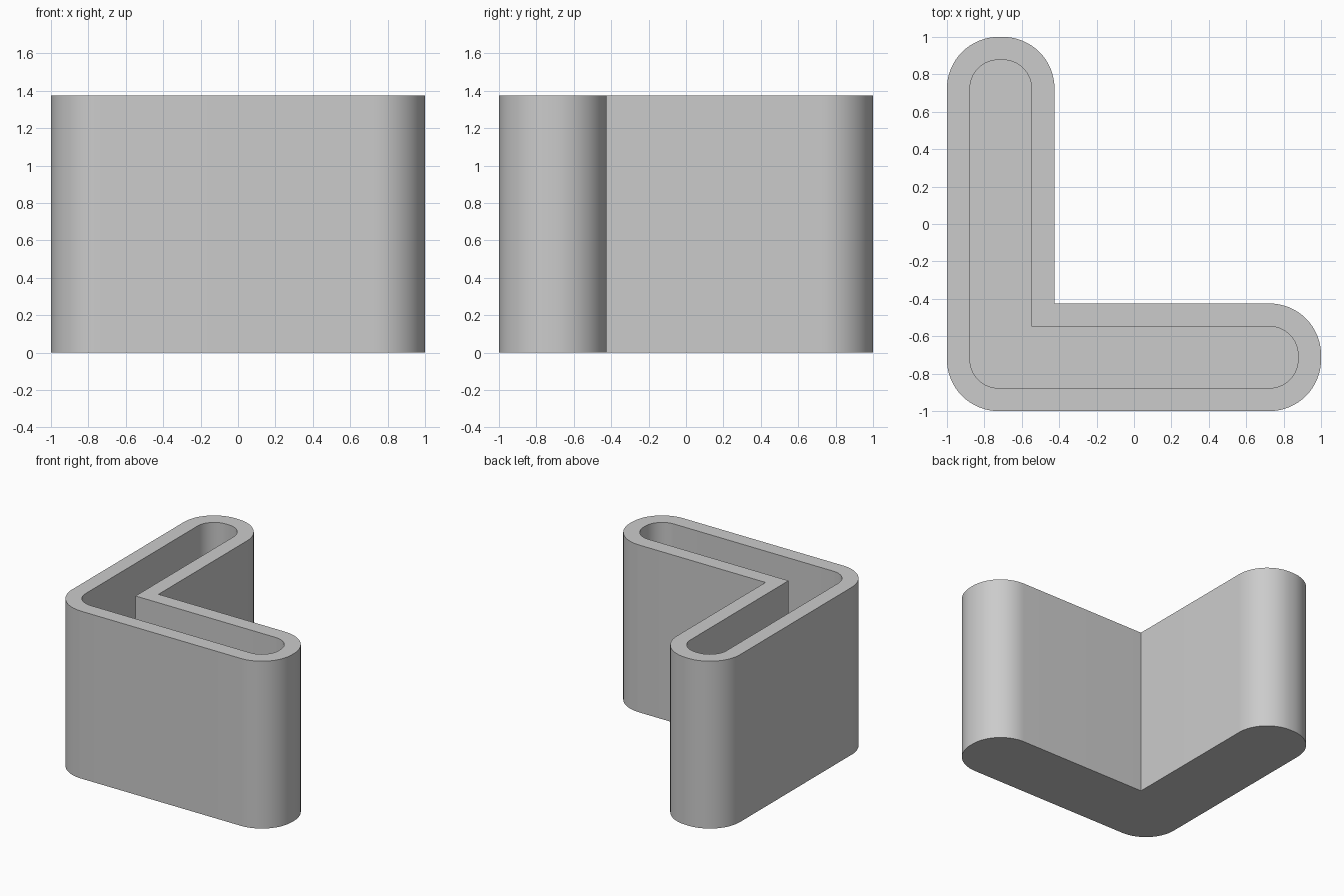
import bpy, bmesh, math

cube = bpy.data.objects.get("Cube")
if cube:
    bpy.data.objects.remove(cube, do_unlink=True)

HEIGHT = 1.375
ARM = 0.575      # width of each arm
WALL = 0.123
FLOOR = 0.125
RADIUS = 0.275   # outer corner radius
STEPS = 16       # segments per rounded corner


def outline(inset):
    """Rounded L outline, counter-clockwise, moved inward by inset."""
    far, inner, r = 1 - inset, ARM - 1 - inset, RADIUS - inset
    # corner x, corner y, start angle (None keeps the corner sharp)
    corners = [(-far, -far, 180), (far, -far, 270), (far, inner, 0),
               (inner, inner, None), (inner, far, 0), (-far, far, 90)]
    points = []
    for x, y, start in corners:
        if start is None:
            points.append((x, y))
            continue
        mid = math.radians(start + 45)
        cx = x - math.copysign(r, math.cos(mid))
        cy = y - math.copysign(r, math.sin(mid))
        for i in range(STEPS + 1):
            a = math.radians(start + 90 * i / STEPS)
            points.append((cx + r * math.cos(a), cy + r * math.sin(a)))
    return points


# Trough: outer wall, rim, inner wall, closed by a floor at each end
bm = bmesh.new()
sections = [(0, 0), (0, HEIGHT), (WALL, HEIGHT), (WALL, FLOOR)]
rings = [[bm.verts.new((x, y, z)) for x, y in outline(inset)]
         for inset, z in sections]
for low, high in zip(rings, rings[1:]):
    for i in range(len(low)):
        j = (i + 1) % len(low)
        bm.faces.new((low[i], low[j], high[j], high[i]))
bm.faces.new(rings[0][::-1])   # underside
bm.faces.new(rings[-1])        # inside floor
bmesh.ops.recalc_face_normals(bm, faces=bm.faces)

mesh = bpy.data.meshes.new("corner_trough")
bm.to_mesh(mesh)
bm.free()
trough = bpy.data.objects.new("corner_trough", mesh)
bpy.context.collection.objects.link(trough)

# Plain grey
grey = bpy.data.materials.new("grey")
grey.use_nodes = True
colour = (0.6, 0.6, 0.6, 1)
grey.diffuse_color = colour
grey.node_tree.nodes["Principled BSDF"].inputs["Base Color"].default_value = colour
mesh.materials.append(grey)

# Smooth rounded walls with crisp rims
bpy.context.view_layer.objects.active = trough
trough.select_set(True)
bpy.ops.object.shade_smooth_by_angle(angle=math.radians(30))
